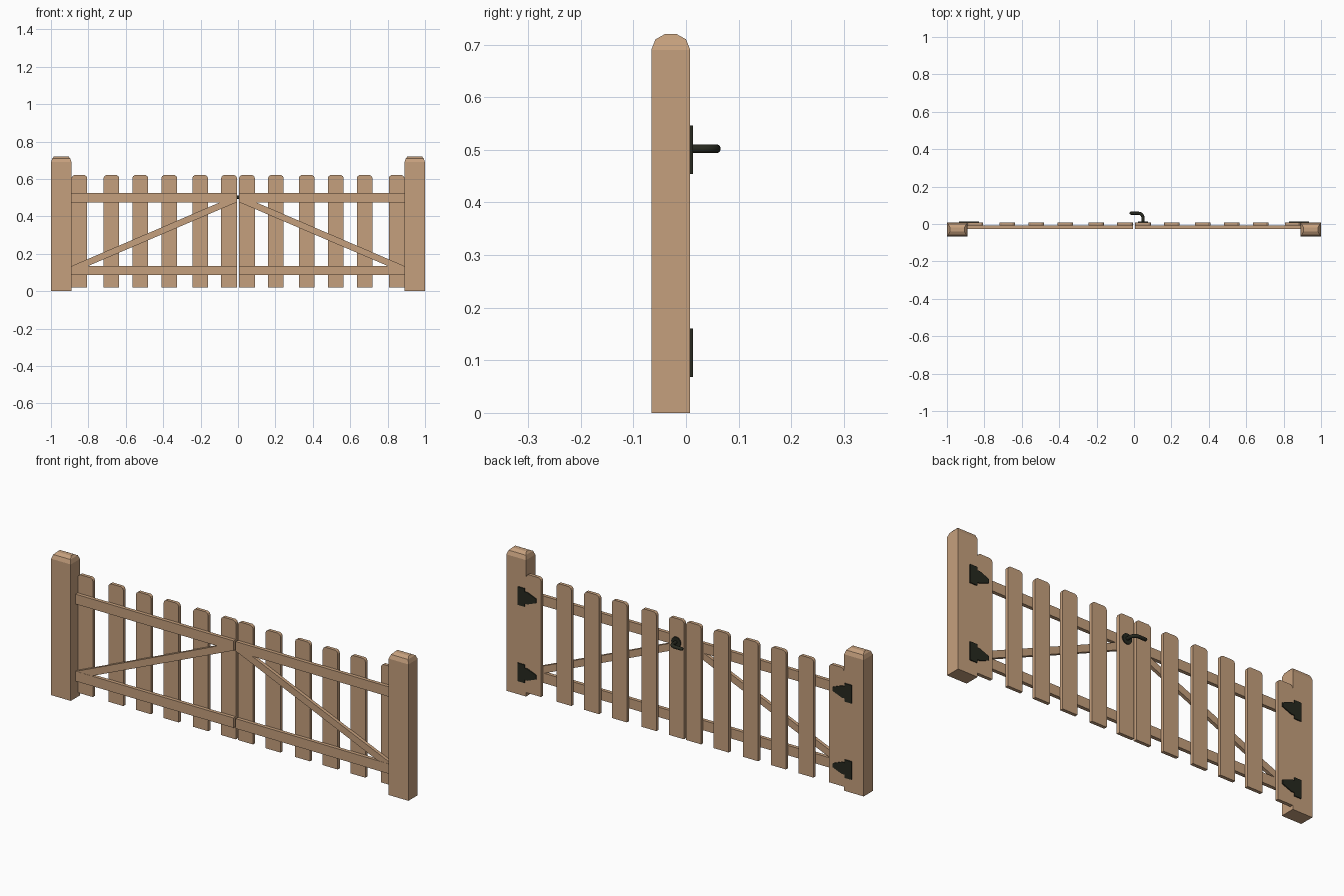
import bpy, bmesh, math
from mathutils import Vector

if "Cube" in bpy.data.objects:
    bpy.data.objects.remove(bpy.data.objects["Cube"])


def material(name, rgb):
    m = bpy.data.materials.new(name)
    m.diffuse_color = (*rgb, 1)
    m.use_nodes = True
    m.node_tree.nodes["Principled BSDF"].inputs["Base Color"].default_value = m.diffuse_color
    return m


WOOD = material("warm wood", (0.56, 0.35, 0.205))
IRON = material("dark iron", (0.02, 0.022, 0.014))


def finish(name, bm, mat):
    bmesh.ops.recalc_face_normals(bm, faces=bm.faces)
    me = bpy.data.meshes.new(name)
    bm.to_mesh(me)
    bm.free()
    me.materials.append(mat)
    ob = bpy.data.objects.new(name, me)
    bpy.context.collection.objects.link(ob)
    return ob


def plate(name, outline, y0, y1, mat, side=1):
    """Extrude an (x, z) outline from y0 to y1; side=-1 mirrors it in x."""
    bm = bmesh.new()
    face = bm.faces.new([bm.verts.new((side * x, y0, z)) for x, z in outline])
    new = bmesh.ops.extrude_face_region(bm, geom=[face])["geom"]
    verts = [v for v in new if isinstance(v, bmesh.types.BMVert)]
    bmesh.ops.translate(bm, verts=verts, vec=(0, y1 - y0, 0))
    return finish(name, bm, mat)


def rect(x0, x1, z0, z1):
    return [(x0, z0), (x1, z0), (x1, z1), (x0, z1)]


def post(name, side):
    """Square post with a cap stepped in by stacked rings."""
    bm = bmesh.new()
    cx, cy, hx, hy = side * 0.945, -0.029, 0.055, 0.037
    rings = []
    for z, ix, iy in ((0, 0, 0), (0.69, 0, 0), (0.71, 0.007, 0.008), (0.72, 0.016, 0.026)):
        rings.append([bm.verts.new((cx + sx * (hx - ix), cy + sy * (hy - iy), z))
                      for sx, sy in ((-1, -1), (1, -1), (1, 1), (-1, 1))])
    for a, b in zip(rings, rings[1:]):
        for i in range(4):
            j = (i + 1) % 4
            bm.faces.new((a[i], a[j], b[j], b[i]))
    bm.faces.new(rings[0])
    bm.faces.new(rings[-1])
    return finish(name, bm, WOOD)


BACK, MID, FRONT = 0.008, -0.009, -0.027

for side, tag in ((-1, "left"), (1, "right")):
    post(f"{tag}_post", side)

    # pickets with clipped top corners
    for i, x in enumerate((0.048, 0.2025, 0.3675, 0.5225, 0.6775, 0.848)):
        w = 0.042
        shape = [(x - w, 0.02), (x + w, 0.02), (x + w, 0.605), (x + w - 0.004, 0.614),
                 (x + w - 0.013, 0.62), (x - w + 0.013, 0.62), (x - w + 0.004, 0.614),
                 (x - w, 0.605)]
        plate(f"{tag}_picket_{i + 1}", shape, MID, BACK, WOOD, side)

    # rails and diagonal brace
    plate(f"{tag}_top_rail", rect(0.006, 0.89, 0.475, 0.525), FRONT, MID, WOOD, side)
    plate(f"{tag}_bottom_rail", rect(0.006, 0.89, 0.085, 0.135), FRONT, MID, WOOD, side)
    plate(f"{tag}_brace", [(0.008, 0.475), (0.80, 0.135), (0.888, 0.135), (0.096, 0.475)],
          FRONT + 0.001, MID, WOOD, side)

    # hinges: upright plate on the post, tapered strap on the gate
    for z, level in ((0.114, "lower"), (0.5, "upper")):
        shape = [(0.935, z - 0.046), (0.935, z + 0.046), (0.896, z + 0.046),
                 (0.896, z + 0.03), (0.88, z + 0.03), (0.83, z + 0.01),
                 (0.83, z - 0.01), (0.88, z - 0.03), (0.896, z - 0.03), (0.896, z - 0.046)]
        plate(f"{tag}_{level}_hinge", shape, BACK, 0.013, IRON, side)

# latch rosette
hx, hz = 0.048, 0.502
disc = [(hx + 0.026 * math.cos(a * math.tau / 20), hz + 0.026 * math.sin(a * math.tau / 20))
        for a in range(20)]
plate("handle_rosette", disc, BACK, 0.013, IRON)

# bent lever handle: round tube swept along an elbow, with a rounded tip
R, BEND = 0.0085, 0.025
top = 0.066 - R
path = [(Vector((hx, 0.010, hz)), 0.0, R)]
for k in range(7):
    a = k / 6 * math.pi / 2
    path.append((Vector((hx - BEND + BEND * math.cos(a), top - BEND + BEND * math.sin(a), hz)), a, R))
for x, r in ((-0.016, R), (-0.021, R * 0.8), (-0.023, R * 0.4)):
    path.append((Vector((x, top, hz)), math.pi / 2, r))
bm = bmesh.new()
rings = []
for p, a, r in path:
    across = Vector((math.cos(a), math.sin(a), 0))
    rings.append([bm.verts.new(p + r * (across * math.cos(t * math.tau / 12)
                                        + Vector((0, 0, math.sin(t * math.tau / 12)))))
                  for t in range(12)])
for a, b in zip(rings, rings[1:]):
    for i in range(12):
        j = (i + 1) % 12
        bm.faces.new((a[i], a[j], b[j], b[i])).smooth = True
bm.faces.new(rings[0])
bm.faces.new(rings[-1])
finish("lever_handle", bm, IRON)
